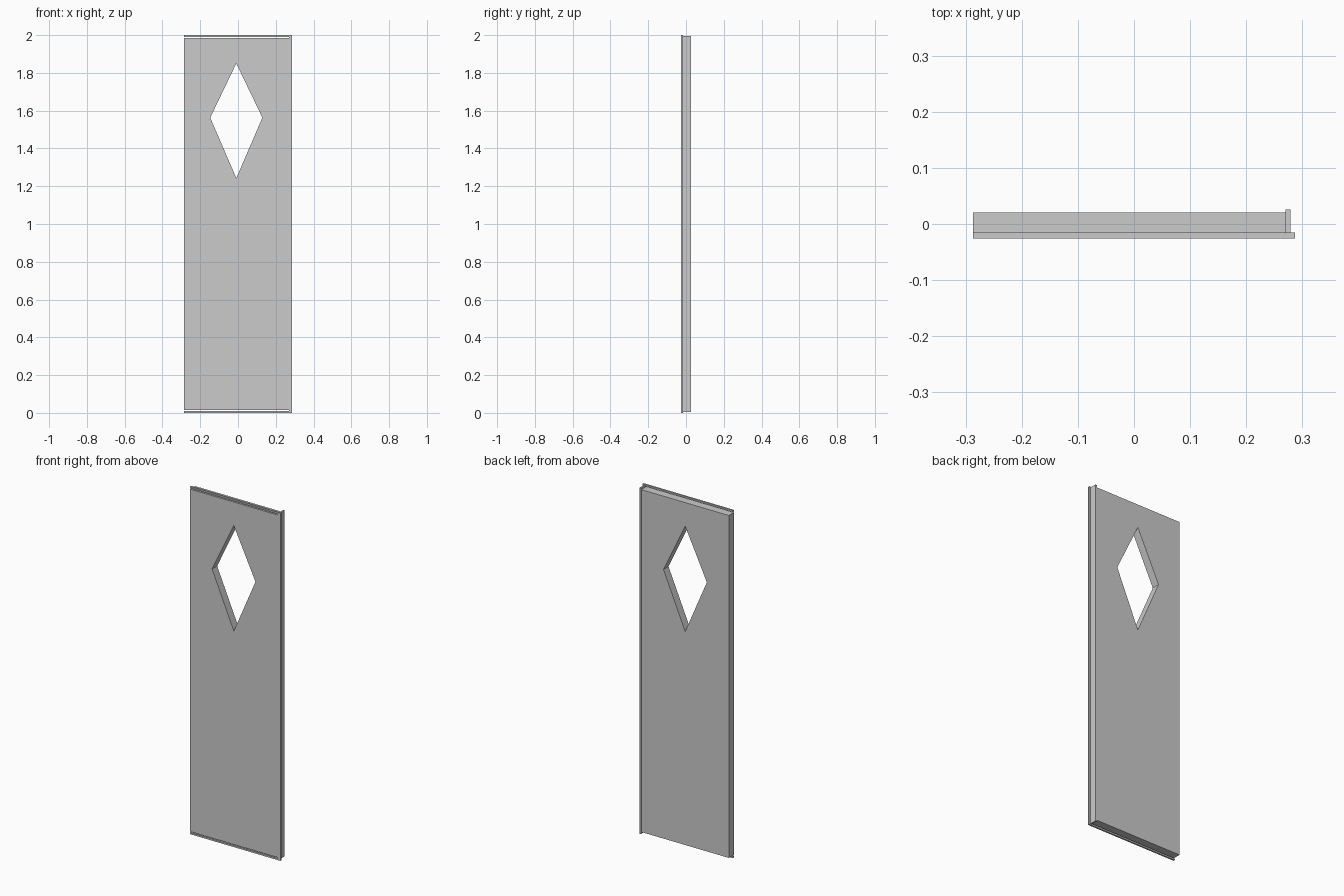
import bpy, bmesh

if "Cube" in bpy.data.objects:
    bpy.data.objects.remove(bpy.data.objects["Cube"])


def prism(name, outline, y0, y1):
    """Extrude an x/z outline from y0 to y1."""
    bm = bmesh.new()
    face = bm.faces.new([bm.verts.new((x, y0, z)) for x, z in outline])
    ext = bmesh.ops.extrude_face_region(bm, geom=[face])
    verts = [g for g in ext["geom"] if isinstance(g, bmesh.types.BMVert)]
    bmesh.ops.translate(bm, verts=verts, vec=(0, y1 - y0, 0))
    bmesh.ops.recalc_face_normals(bm, faces=bm.faces)
    mesh = bpy.data.meshes.new(name)
    bm.to_mesh(mesh)
    bm.free()
    obj = bpy.data.objects.new(name, mesh)
    bpy.context.collection.objects.link(obj)
    return obj


def bar(name, x0, x1, y0, y1, z0, z1):
    return prism(name, [(x0, z0), (x1, z0), (x1, z1), (x0, z1)], y0, y1)


LEFT, RIGHT = -0.287, 0.287      # overall width
EDGE = 0.27                      # right edge of the door leaf
FRONT, STEP, BACK = -0.0255, -0.0155, 0.0205

# Door leaf with a diamond window cut through it
leaf = bar("door_leaf", LEFT, EDGE, FRONT, BACK, 0.015, 1.985)
cutter = prism("window_cutter",
               [(-0.147, 1.563), (-0.009, 1.243), (0.129, 1.563), (-0.009, 1.85)],
               -0.1, 0.1)
cutter.hide_render = True
cutter.hide_viewport = True
cut = leaf.modifiers.new("window", "BOOLEAN")
cut.operation = "DIFFERENCE"
cut.solver = "EXACT"
cut.object = cutter

# Thin front strips, just clear of the leaf at top and bottom
for name, z0 in (("bottom_strip", 0.0), ("top_strip", 1.991)):
    bar(name, LEFT, EDGE, FRONT, STEP, z0, z0 + 0.009)

# Front strip and edge strip on the right side
bar("side_strip", EDGE, RIGHT, FRONT, STEP, 0.0, 2.0)
bar("edge_strip", EDGE, 0.279, STEP, 0.0255, 0.005, 1.995)
